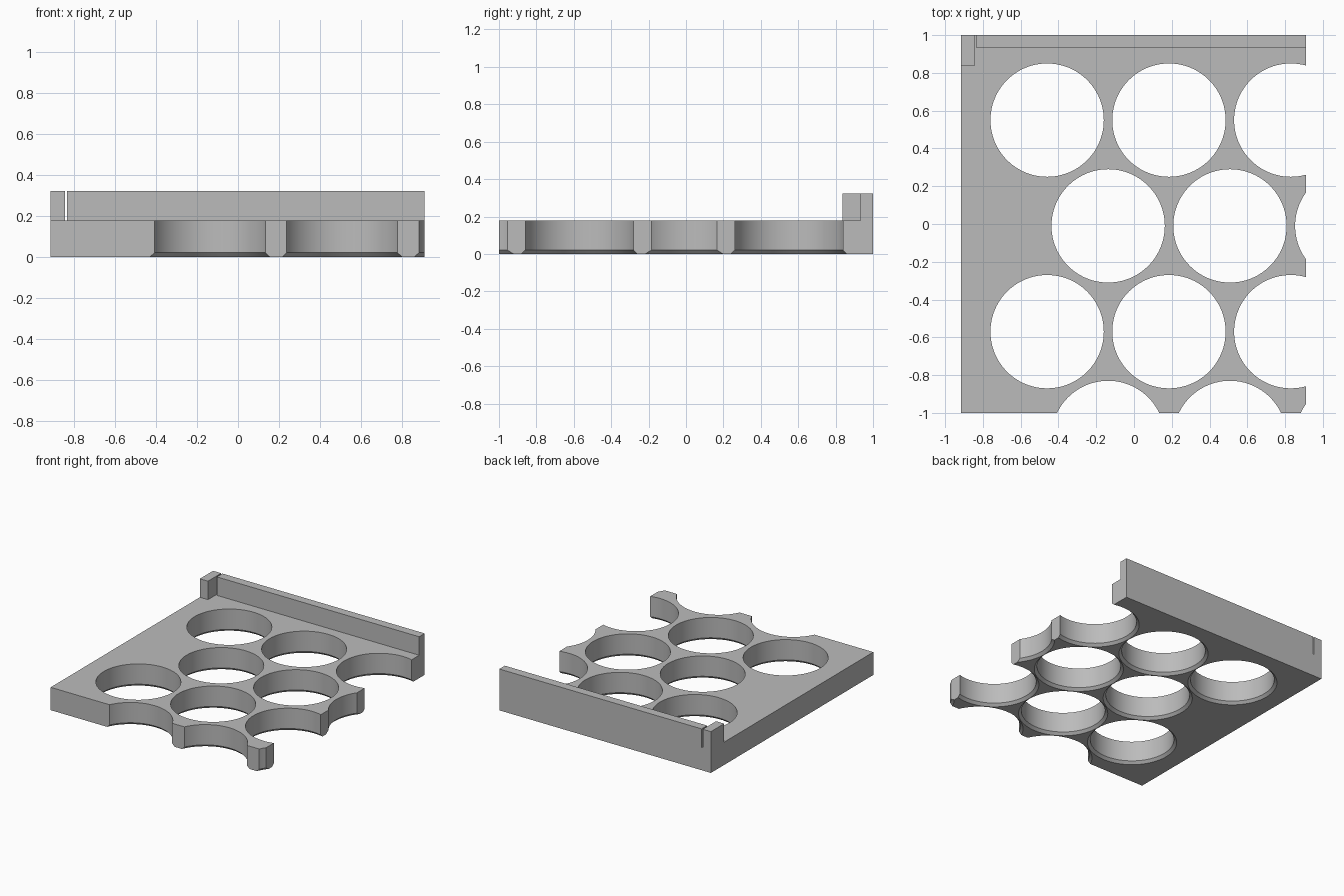
import bpy
import math

cube = bpy.data.objects.get("Cube")
if cube:
    bpy.data.objects.remove(cube, do_unlink=True)

grey = bpy.data.materials.new("plain grey")
grey.use_nodes = True
colour = (0.5, 0.5, 0.5, 1)
grey.diffuse_color = colour
grey.node_tree.nodes["Principled BSDF"].inputs["Base Color"].default_value = colour

LEFT, RIGHT, TOP, RIM = -0.915, 0.91, 0.178, 0.322
RADIUS, CHAMFER, PITCH = 0.3, 0.02, 0.645


def box(name, low, high):
    """Box spanning two opposite corners."""
    bpy.ops.mesh.primitive_cube_add(size=1, location=[(a + b) / 2 for a, b in zip(low, high)])
    ob = bpy.context.object
    ob.name = name
    ob.scale = [b - a for a, b in zip(low, high)]
    bpy.ops.object.transform_apply(location=True, rotation=False, scale=True)
    ob.data.materials.append(grey)
    return ob


def hole_cutter(x, y):
    """Solid of revolution: straight bore with a chamfered mouth underneath."""
    rings = [(RADIUS + 2 * CHAMFER, -CHAMFER), (RADIUS, CHAMFER), (RADIUS, TOP + 0.05)]
    n = 96
    verts = [(x + r * math.cos(math.tau * i / n), y + r * math.sin(math.tau * i / n), z)
             for r, z in rings for i in range(n)]
    faces = [(k * n + i, k * n + (i + 1) % n, (k + 1) * n + (i + 1) % n, (k + 1) * n + i)
             for k in range(len(rings) - 1) for i in range(n)]
    faces += [tuple(reversed(range(n))), tuple(range(2 * n, 3 * n))]
    mesh = bpy.data.meshes.new("hole_cutter")
    mesh.from_pydata(verts, [], faces)
    mesh.materials.append(grey)
    ob = bpy.data.objects.new("hole_cutter", mesh)
    bpy.context.collection.objects.link(ob)
    ob.hide_render = True
    return ob


def combine(target, other, operation):
    """Apply a boolean and discard the second solid."""
    mod = target.modifiers.new("combine", "BOOLEAN")
    mod.operation, mod.object, mod.solver = operation, other, "EXACT"
    bpy.context.view_layer.objects.active = target
    bpy.ops.object.modifier_apply(modifier=mod.name)
    bpy.data.objects.remove(other, do_unlink=True)


# Base plate with the raised back rim and the corner post, split by a thin slot
plate = box("perforated_plate", (LEFT, -1, 0), (RIGHT, 1, TOP))
combine(plate, box("back_rim", (-0.835, 0.932, 0), (RIGHT, 1, RIM)), "UNION")
combine(plate, box("corner_post", (LEFT, 0.837, 0), (-0.845, 1, RIM)), "UNION")

# Staggered rows of round holes, running off the front and left edges
for row in range(4):
    start = -0.46 if row % 2 == 0 else -0.137
    for column in range(3):
        combine(plate, hole_cutter(start + column * PITCH, 0.55 - row * 0.56), "DIFFERENCE")

# Smooth bores, crisp edges
bpy.ops.object.select_all(action="DESELECT")
plate.select_set(True)
bpy.context.view_layer.objects.active = plate
bpy.ops.object.shade_smooth_by_angle(angle=math.radians(30))
